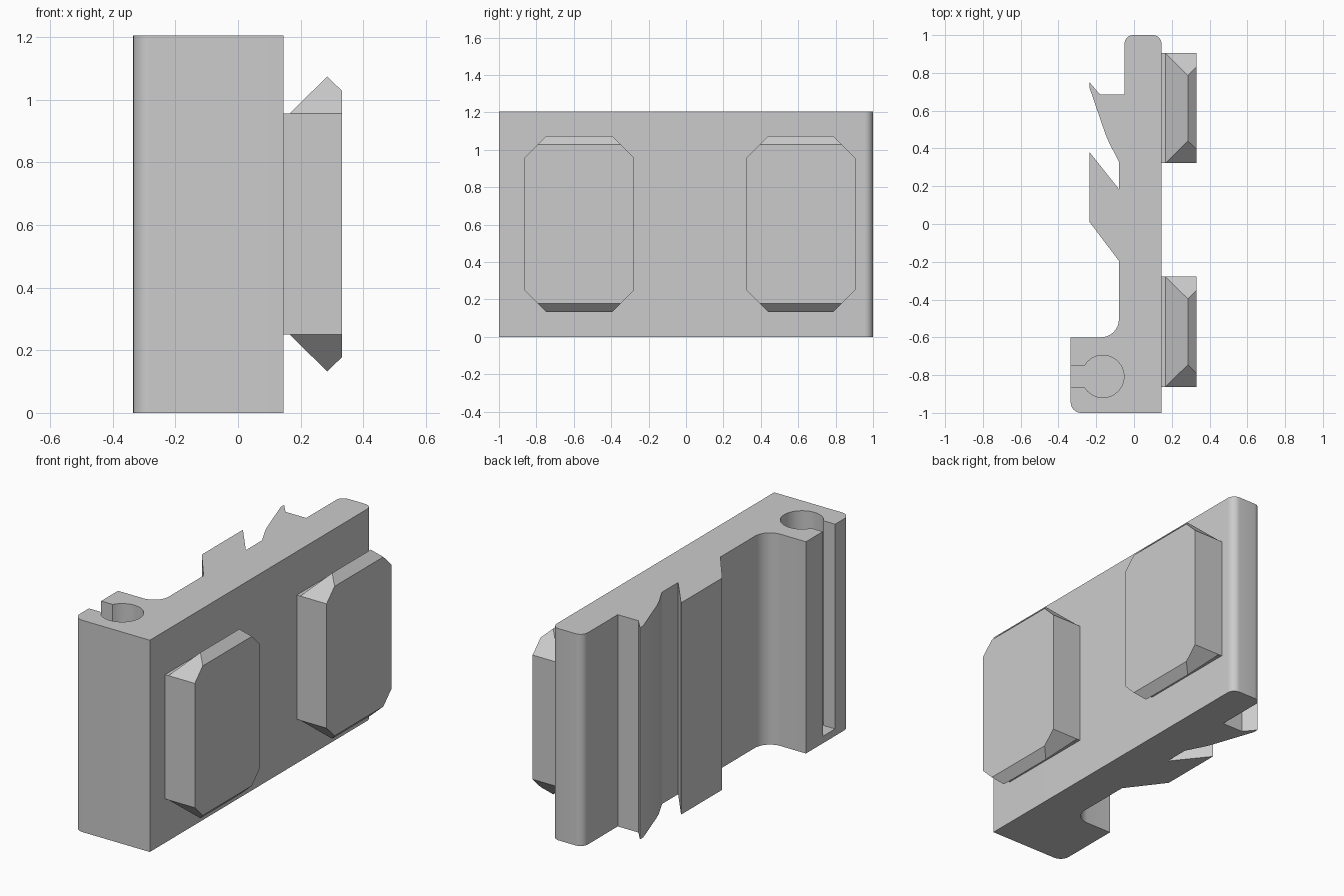
import bpy, bmesh, math
from mathutils import Vector

HEIGHT = 1.205

cube = bpy.data.objects.get("Cube")
if cube:
    bpy.data.objects.remove(cube, do_unlink=True)

grey = bpy.data.materials.new("plain grey")
grey.use_nodes = True
colour = (0.6, 0.6, 0.6, 1)
grey.diffuse_color = colour
grey.node_tree.nodes["Principled BSDF"].inputs["Base Color"].default_value = colour


def finish(bm, name):
    bmesh.ops.recalc_face_normals(bm, faces=bm.faces[:])
    mesh = bpy.data.meshes.new(name)
    bm.to_mesh(mesh)
    bm.free()
    mesh.materials.append(grey)
    obj = bpy.data.objects.new(name, mesh)
    bpy.context.collection.objects.link(obj)
    return obj


def activate(obj):
    bpy.ops.object.select_all(action='DESELECT')
    obj.select_set(True)
    bpy.context.view_layer.objects.active = obj


def rounded(corners, steps=8):
    """Replace each corner (x, y, radius) by a tangent arc."""
    out = []
    for i, (x, y, r) in enumerate(corners):
        p = Vector((x, y))
        if not r:
            out.append(p)
            continue
        a = (Vector(corners[i - 1][:2]) - p).normalized()
        b = (Vector(corners[(i + 1) % len(corners)][:2]) - p).normalized()
        half = a.angle(b) / 2
        centre = p + (a + b).normalized() * (r / math.sin(half))
        start = (p + a * (r / math.tan(half)) - centre).normalized()
        end = (p + b * (r / math.tan(half)) - centre).normalized()
        for k in range(steps + 1):
            out.append(centre + start.slerp(end, k / steps).normalized() * r)
    return out


def extrude(points, z0, z1, name):
    bm = bmesh.new()
    face = bm.faces.new([bm.verts.new((p[0], p[1], z0)) for p in points])
    top = bmesh.ops.extrude_face_region(bm, geom=[face], use_keep_orig=True)["geom"]
    verts = [v for v in top if isinstance(v, bmesh.types.BMVert)]
    bmesh.ops.translate(bm, verts=verts, vec=(0, 0, z1 - z0))
    return finish(bm, name)


# Main rail: one constant profile with hooks and a hinge block
profile = [
    (0.145, -1, 0), (-0.335, -1, 0.055), (-0.335, -0.6, 0),
    (-0.08, -0.6, 0.095), (-0.08, -0.195, 0),
    (-0.235, 0.01, 0), (-0.235, 0.38, 0), (-0.08, 0.185, 0),
    (-0.08, 0.33, 0), (-0.143, 0.452, 0.6), (-0.235, 0.72, 0),
    (-0.235, 0.75, 0), (-0.18, 0.685, 0), (-0.05, 0.685, 0),
    (-0.05, 1, 0.045), (0.145, 1, 0.045),
]
rail = extrude(rounded(profile), 0, HEIGHT, "profiled_rail")

# Blind keyhole socket cut into the hinge block
cx, cy, radius, slot = -0.165, -0.807, 0.112, 0.055
limit = math.pi - math.asin(slot / radius)
keyhole = [(cx + radius * math.cos(t), cy + radius * math.sin(t))
           for t in (limit * (k / 20 - 1) for k in range(41))]
keyhole += [(-0.5, cy + slot), (-0.5, cy - slot)]
cutter = extrude(keyhole, 0.04, HEIGHT + 0.2, "keyhole_cutter")
cutter.hide_render = True
cut = rail.modifiers.new("keyhole", 'BOOLEAN')
cut.operation = 'DIFFERENCE'
cut.solver = 'EXACT'
cut.object = cutter
activate(rail)
bpy.ops.object.modifier_apply(modifier=cut.name)
bpy.data.objects.remove(cutter, do_unlink=True)
activate(rail)
bpy.ops.object.shade_smooth_by_angle(angle=math.radians(25))


# Bevelled pads on the flat side: rectangle flaring to octagon, then easing in
def pad(y0, y1, name, z0=0.25, z1=0.957):
    bm = bmesh.new()
    rings = []
    for x, d in ((0.145, 0), (0.166, 0), (0.285, 0.118), (0.332, 0.072)):
        ring = [(y0, z0), (y0 + d, z0 - d), (y1 - d, z0 - d), (y1, z0),
                (y1, z1), (y1 - d, z1 + d), (y0 + d, z1 + d), (y0, z1)]
        rings.append([bm.verts.new((x, y, z)) for y, z in ring])
    for a, b in zip(rings, rings[1:]):
        for i in range(8):
            j = (i + 1) % 8
            bm.faces.new((a[i], a[j], b[j], b[i]))
    bm.faces.new(rings[0])
    bm.faces.new(rings[-1])
    bmesh.ops.remove_doubles(bm, verts=bm.verts[:], dist=1e-5)
    return finish(bm, name)


pad(-0.863, -0.278, "front_pad")
pad(0.322, 0.905, "back_pad")
